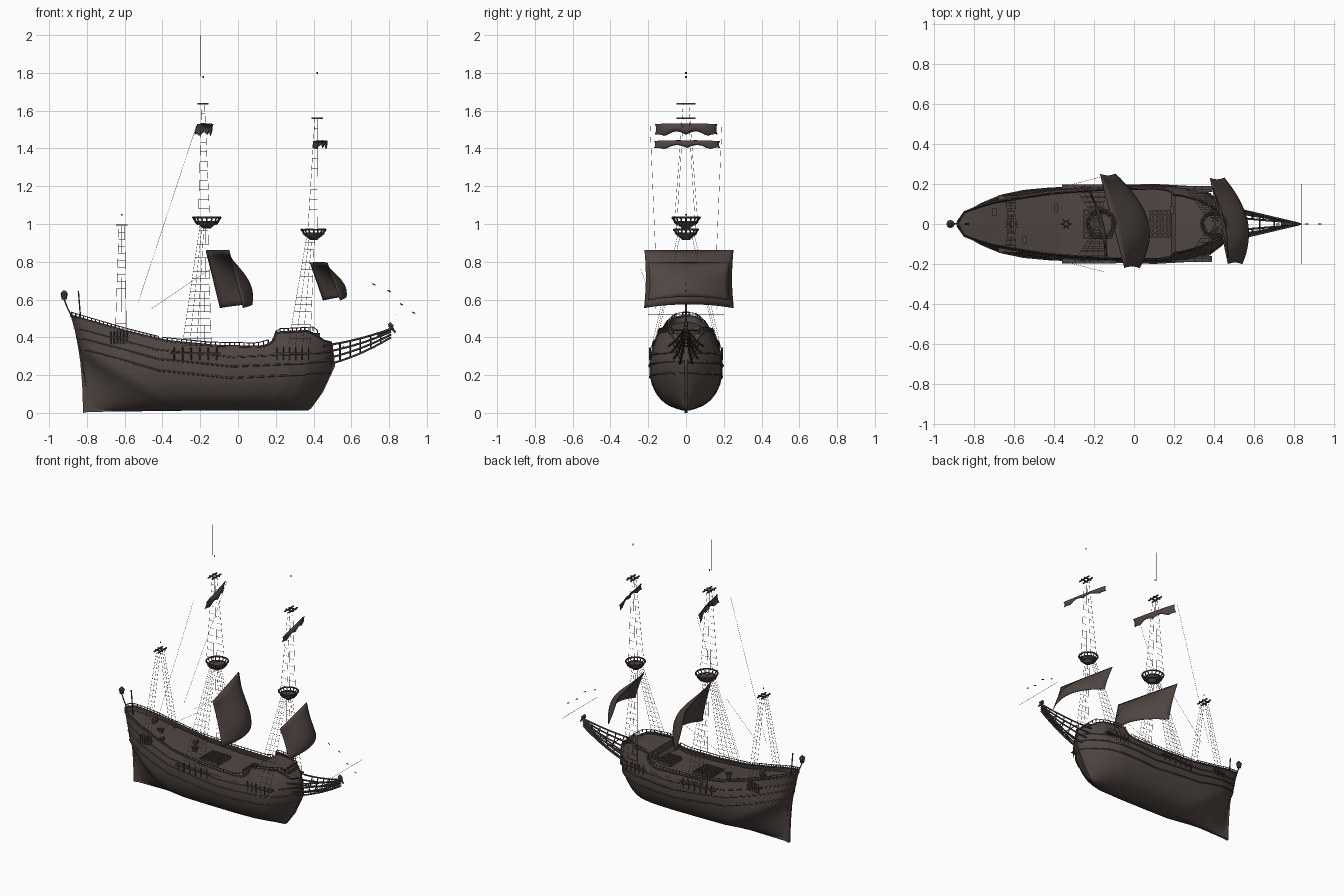
import bpy, bmesh, math
from mathutils import Vector as V

cube = bpy.data.objects.get("Cube")
if cube:
    bpy.data.objects.remove(cube)


def material(name, color):
    m = bpy.data.materials.new(name)
    m.use_nodes = True
    m.diffuse_color = color
    m.node_tree.nodes["Principled BSDF"].inputs["Base Color"].default_value = color
    return m


WOOD = material("weathered_wood", (0.08, 0.062, 0.055, 1))


def finish(name, bm, smooth=False):
    me = bpy.data.meshes.new(name)
    bm.to_mesh(me)
    bm.free()
    ob = bpy.data.objects.new(name, me)
    bpy.context.collection.objects.link(ob)
    me.materials.append(WOOD)
    if smooth:
        bpy.ops.object.select_all(action='DESELECT')
        ob.select_set(True)
        bpy.context.view_layer.objects.active = ob
        bpy.ops.object.shade_smooth_by_angle(angle=math.radians(40))
    return ob


def lerp(table, x):
    for (a, p), (b, q) in zip(table, table[1:]):
        if x <= b:
            return p + (q - p) * max(0, x - a) / (b - a)
    return table[-1][1]


def rod(bm, a, b, r=0.001, sides=4, r2=None):
    a, b = V(a), V(b)
    d = b - a
    mat = V((0, 0, 1)).rotation_difference(d).to_matrix().to_4x4()
    mat.translation = (a + b) / 2
    bmesh.ops.create_cone(bm, cap_ends=True, segments=sides, radius1=r,
                          radius2=r if r2 is None else r2, depth=d.length, matrix=mat)


def path(bm, pts, r, sides=5):
    for a, b in zip(pts, pts[1:]):
        rod(bm, a, b, r, sides)


def box(bm, c, size):
    vs = bmesh.ops.create_cube(bm, size=1)["verts"]
    for v in vs:
        v.co = V([v.co[i] * size[i] + c[i] for i in range(3)])


def grid(bm, rows):
    vs = [[bm.verts.new(p) for p in row] for row in rows]
    for r, q in zip(vs, vs[1:]):
        for i in range(len(r) - 1):
            bm.faces.new((r[i], q[i], q[i + 1], r[i + 1]))
    return vs


# Hull lines: end profiles by height, sheer and plan by length, section by height
STERN = [(0, -0.79), (0.28, -0.82), (0.53, -0.89)]
BOW = [(0, 0.36), (0.03, 0.39), (0.1, 0.435), (0.2, 0.485), (0.27, 0.505), (0.36, 0.5), (0.44, 0.46)]
SHEER = [(-0.89, 0.515), (-0.6, 0.43), (-0.4, 0.38), (-0.15, 0.355), (0.1, 0.35), (0.17, 0.37),
         (0.21, 0.425), (0.41, 0.435), (0.44, 0.385), (0.5, 0.37)]
PLAN = [(0, 0.065), (0.05, 0.105), (0.12, 0.145), (0.2, 0.165), (0.3, 0.178), (0.5, 0.19), (0.7, 0.195),
        (0.83, 0.185), (0.9, 0.155), (0.95, 0.105), (0.985, 0.05), (1, 0.008)]
SECTION = [(0.01, 0.05), (0.03, 0.4), (0.06, 0.64), (0.1, 0.81), (0.15, 0.93), (0.2, 0.99), (0.26, 1),
           (0.31, 0.97), (0.36, 0.89), (0.44, 0.74), (0.53, 0.66)]


def sheer(s):
    return lerp(SHEER, -0.89 + s * 1.38)


def point(s, z, out=0.0):
    x0, x1 = lerp(STERN, z), lerp(BOW, z)
    run = min(1, 0.06 + s / (0.02 + 0.42 * max(0, 1 - z / 0.3))) ** 0.7
    return V((x0 + s * (x1 - x0), lerp(PLAN, s) * lerp(SECTION, z) * run + out, z))


def at_x(x, z, out=0.0):
    x0, x1 = lerp(STERN, z), lerp(BOW, z)
    return point((x - x0) / (x1 - x0), z, out)


def flip(p):
    return V((p[0], -p[1], p[2]))


N, M = 64, 16
bm = bmesh.new()
rows = []
for i in range(N + 1):
    s = i / N
    top = sheer(s)
    side = [point(s, 0.012 + (top - 0.012) * (j / M) ** 1.3) for j in range(M + 1)]
    rows.append([flip(p) for p in reversed(side)] + side)
vs = grid(bm, rows)
bm.faces.new(vs[0])
bm.faces.new(reversed(vs[-1]))
bmesh.ops.recalc_face_normals(bm, faces=bm.faces)
finish("hull", bm, True)

# Deck a little below the rail
bm = bmesh.new()
rows = []
for i in range(N + 1):
    p = point(i / N, sheer(i / N) - (0.015 if 0.79 < i / N < 0.94 else 0.035))
    rows.append([flip(p), V((p.x, 0, p.z + 0.004)), p])
grid(bm, rows)
finish("deck", bm)

# Keel, stem and rudder blades
def blade(name, pts, t):
    bm = bmesh.new()
    f = bm.faces.new([bm.verts.new((x, -t / 2, z)) for x, z in pts])
    r = bmesh.ops.extrude_face_region(bm, geom=[f])
    for v in r["geom"]:
        if isinstance(v, bmesh.types.BMVert):
            v.co.y += t
    bmesh.ops.recalc_face_normals(bm, faces=bm.faces)
    finish(name, bm)


blade("keel_and_stem", [(-0.8, 0.005), (0.385, 0.02), (0.45, 0.11), (0.515, 0.25), (0.5, 0.37), (0.46, 0.37),
                        (0.46, 0.25), (0.4, 0.1), (0.35, 0.04), (-0.78, 0.04)], 0.014)
blade("rudder", [(-0.82, 0), (-0.765, 0.01), (-0.775, 0.15), (-0.8, 0.3), (-0.81, 0.37), (-0.85, 0.37),
                 (-0.835, 0.27), (-0.825, 0.15)], 0.016)

# Wales and cap rail along both sides
bm = bmesh.new()
for drop, r in ((0.0, 0.006), (0.05, 0.004), (0.1, 0.005), (0.16, 0.005)):
    pts = []
    for i in range(41):
        s = i / 40
        z = sheer(s) if drop == 0 else lerp([(0, 0.5), (0.3, 0.385), (0.6, 0.345), (1, 0.37)], s) - drop
        pts.append(point(s, z, 0.001))
    path(bm, pts, r)
    path(bm, [flip(p) for p in pts], r)
finish("wales", bm)

# Open railing above the bulwark
bm = bmesh.new()
for x0, x1, n in ((-0.88, -0.42, 22), (-0.4, 0.16, 22), (0.2, 0.42, 10)):
    pts = []
    for i in range(n + 1):
        x = x0 + (x1 - x0) * i / n
        z = lerp(SHEER, x)
        p = at_x(x, z)
        q = p + V((0, 0, 0.02))
        pts.append(q)
        for f in (V, flip):
            rod(bm, f(p), f(q), 0.003)
    path(bm, pts, 0.0025, 4)
    path(bm, [flip(p) for p in pts], 0.0025, 4)
    if x0 != -0.4:
        k = 0 if x0 < -0.5 else -1
        rod(bm, pts[k], flip(pts[k]), 0.004)
finish("railing", bm)

# Beak: rails sweeping from the bow to the figurehead
bm = bmesh.new()
for f in (V, flip):
    for y0, z0, z1 in ((0.085, 0.355, 0.445), (0.075, 0.32, 0.43), (0.06, 0.285, 0.415), (0.03, 0.25, 0.4)):
        pts = []
        for i in range(9):
            t = i / 8
            pts.append(f((0.45 + 0.36 * t, y0 * (1 - t) + 0.006, z0 + (z1 - z0) * (0.55 * t + 0.45 * t * t))))
        path(bm, pts, 0.0055)
    for t in (0.25, 0.4, 0.55, 0.7, 0.85):
        c = 0.55 * t + 0.45 * t * t
        rod(bm, f((0.45 + 0.36 * t, 0.085 * (1 - t) + 0.006, 0.355 + 0.09 * c)),
            f((0.45 + 0.36 * t, 0.03 * (1 - t) + 0.004, 0.25 + 0.15 * c)), 0.004)
for t in (0.3, 0.5, 0.7, 0.85):
    y, z = 0.085 * (1 - t), 0.345 + 0.09 * t * t
    rod(bm, (0.45 + 0.36 * t, -y, z), (0.45 + 0.36 * t, y, z), 0.004)
finish("beak_rails", bm)
bm = bmesh.new()
path(bm, [(0.74, 0, 0.405), (0.79, 0, 0.43), (0.82, 0, 0.455), (0.8, 0, 0.475)], 0.011, 6)
rod(bm, (0.8, 0, 0.465), (0.835, 0, 0.425), 0.009, 6, 0.005)
finish("figurehead", bm)

# Bowsprit rigging fragments
bm = bmesh.new()
rod(bm, (0.84, -0.2, 0.52), (0.84, 0.2, 0.52), 0.0012)
for x, z in ((0.72, 0.68), (0.8, 0.645), (0.865, 0.575), (0.93, 0.53)):
    rod(bm, (x - 0.008, 0, z + 0.004), (x + 0.008, 0, z - 0.004), 0.003)
finish("bowsprit_fittings", bm)

# Sails: billowed sheets set on slanted yards
def sail(name, x, slope, half, yc, zt, zb, lean, belly, scallop=0.0):
    bm = bmesh.new()
    rows = []
    for i in range(21):
        u = i / 10 - 1
        row = []
        for j in range(11):
            v = j / 10
            full = 1 - u * u
            y = yc + u * half * (1 - 0.04 * math.sin(math.pi * v))
            droop = scallop * abs(math.sin(u * 4.7)) * v
            row.append((x + slope * u * half + lean * v + belly * full * math.sin(v * 2.2),
                        y, zt + (zb + 0.02 * full - zt) * v + droop))
        rows.append(row)
    grid(bm, rows)
    ob = finish(name, bm, True)
    mod = ob.modifiers.new("cloth", 'SOLIDIFY')
    mod.thickness = 0.004


sail("main_sail", -0.11, -0.26, 0.235, 0.015, 0.86, 0.555, 0.075, 0.12)
sail("fore_sail", 0.425, -0.21, 0.215, 0.015, 0.795, 0.595, 0.07, 0.085)
sail("main_topsail", -0.175, -0.25, 0.165, 0.0, 1.53, 1.455, -0.015, 0.03, 0.02)
sail("fore_topsail", 0.435, -0.21, 0.175, 0.005, 1.44, 1.385, -0.005, 0.02, 0.018)

# Lookout baskets
def basket(name, x, z, r, h):
    bm = bmesh.new()
    rod(bm, (x, 0, z - 0.006), (x, 0, z + 0.006), r * 0.7, 20, r * 0.75)
    n = 16
    ring = [(math.cos(2 * math.pi * i / n), math.sin(2 * math.pi * i / n)) for i in range(n + 1)]
    for k, rr in ((0.3, 0.82), (1, 1)):
        path(bm, [(x + r * rr * a, r * rr * b, z + h * k) for a, b in ring], 0.0055)
    for a, b in ring[:-1]:
        rod(bm, (x + r * 0.72 * a, r * 0.72 * b, z), (x + r * a, r * b, z + h), 0.004)
    rod(bm, (x, 0, z - 0.025), (x, 0, z - 0.006), 0.018, 8, 0.04)
    finish(name, bm)


basket("main_basket", -0.165, 1.0, 0.073, 0.034)
basket("fore_basket", 0.4, 0.94, 0.064, 0.03)

# Crosstrees and mast tips
bm = bmesh.new()
for x, z, tip in ((-0.185, 1.637, 1.78), (0.42, 1.56, 1.8), (-0.615, 0.995, 1.05)):
    for d in (-0.016, 0.016):
        box(bm, (x + d, 0, z), (0.008, 0.1, 0.007))
        box(bm, (x, d, z), (0.06, 0.007, 0.007))
    rod(bm, (x, 0, tip - 0.006), (x, 0, tip + 0.004), 0.004)
rod(bm, (-0.2, 0, 1.78), (-0.2, 0, 2.0), 0.0013)
finish("crosstrees", bm)

# Shrouds with ratlines, and loose braces
bm = bmesh.new()
def shrouds(xs, y, z0, xt, yt, z1, spread, step):
    n = len(xs)
    for f in (V, flip):
        ends = [(V((x, y, z0)), V((xt + spread * (2 * i / (n - 1) - 1), yt, z1))) for i, x in enumerate(xs)]
        for a, b in ends:
            rod(bm, f(a), f(b), 0.0009, 3)
        k = int((z1 - z0) / step)
        for j in range(1, k):
            rod(bm, f(ends[0][0].lerp(ends[0][1], j / k)), f(ends[-1][0].lerp(ends[-1][1], j / k)), 0.0011, 3)


shrouds([-0.3, -0.26, -0.22, -0.18, -0.14], 0.19, 0.32, -0.18, 0.03, 1.0, 0.02, 0.035)
shrouds([0.26, 0.3, 0.34, 0.38], 0.18, 0.32, 0.385, 0.03, 0.94, 0.02, 0.035)
shrouds([-0.65, -0.62, -0.59], 0.15, 0.4, -0.615, 0.02, 0.99, 0.015, 0.035)
shrouds([-0.21, -0.15], 0.06, 1.03, -0.185, 0.015, 1.635, 0.008, 0.05)
shrouds([0.37, 0.42], 0.05, 0.97, 0.415, 0.015, 1.56, 0.008, 0.05)
for f in (V, flip):
    rod(bm, f((-0.53, 0.15, 0.58)), f((-0.22, 0.19, 1.52)), 0.0008, 3)
    rod(bm, f((-0.46, 0.16, 0.55)), f((-0.15, 0.24, 0.76)), 0.0008, 3)
finish("rigging", bm)

# Channels with deadeyes
bm = bmesh.new()
for x0, x1, z in ((-0.36, -0.09, 0.315), (0.19, 0.39, 0.315), (-0.68, -0.58, 0.4)):
    for sgn in (-1, 1):
        y = at_x((x0 + x1) / 2, z).y
        box(bm, ((x0 + x1) / 2, sgn * (y + 0.002), z), (x1 - x0, 0.03, 0.007))
        for i in range(6):
            x = x0 + (x1 - x0) * (i + 0.5) / 6
            rod(bm, (x, sgn * (y + 0.012), z - 0.035), (x, sgn * (y + 0.014), z + 0.03), 0.003)
finish("channels", bm)

# Deck fittings: gratings, bitts and capstans
bm = bmesh.new()
for x, w, d in ((-0.18, 0.14, 0.14), (0.13, 0.1, 0.13), (0.4, 0.06, 0.08)):
    z = lerp(SHEER, x) - 0.022
    for i in range(7):
        k = i / 6 - 0.5
        box(bm, (x + k * w, 0, z), (0.008, d, 0.02))
        box(bm, (x, k * d, z), (w, 0.008, 0.02))
for x, y in ((-0.7, 0.06), (-0.39, 0.08), (0.19, 0.07), (-0.55, -0.08)):
    box(bm, (x, y, lerp(SHEER, x) - 0.02), (0.02, 0.04, 0.035))
for x in (-0.61, -0.34):
    z = lerp(SHEER, x) - 0.035
    rod(bm, (x, 0, z), (x, 0, z + 0.035), 0.016, 8, 0.012)
    for i in range(3):
        a = V((math.cos(i * 1.047), math.sin(i * 1.047), 0)) * 0.026
        rod(bm, V((x, 0, z + 0.03)) - a, V((x, 0, z + 0.03)) + a, 0.003)
finish("deck_fittings", bm)

# Stern lantern and staff
bm = bmesh.new()
path(bm, [(-0.885, 0, 0.52), (-0.905, 0, 0.56), (-0.92, 0, 0.6)], 0.004)
rod(bm, (-0.92, 0, 0.6), (-0.92, 0, 0.63), 0.013, 8, 0.019)
rod(bm, (-0.92, 0, 0.63), (-0.92, 0, 0.648), 0.021, 8, 0.006)
rod(bm, (-0.83, 0, 0.46), (-0.845, 0, 0.645), 0.004, 6)
finish("stern_lantern", bm)
